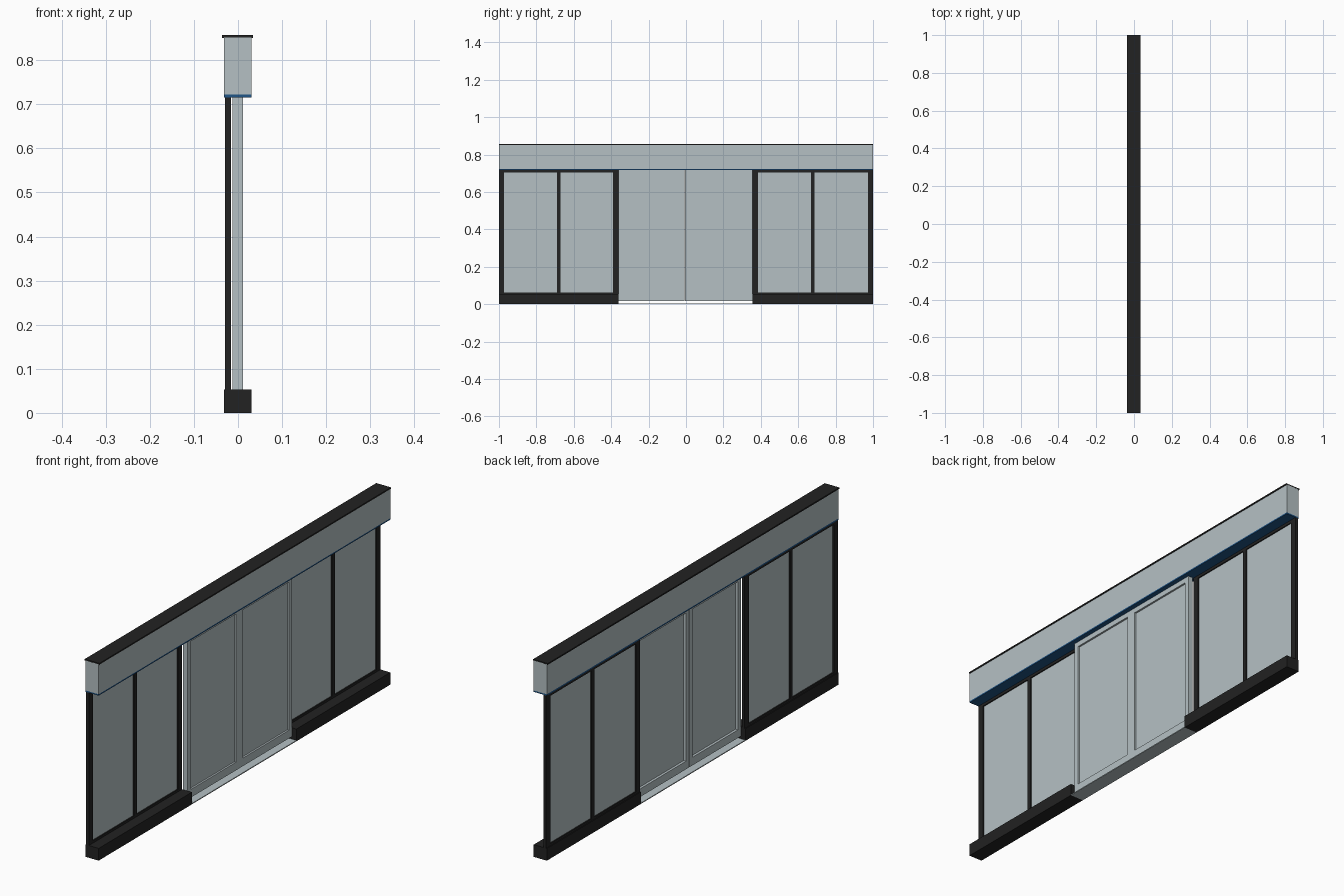
import bpy, bmesh

if "Cube" in bpy.data.objects:
    bpy.data.objects.remove(bpy.data.objects["Cube"])

def mat(name, rgb):
    m = bpy.data.materials.new(name)
    m.diffuse_color = (*rgb, 1)
    m.use_nodes = True
    m.node_tree.nodes["Principled BSDF"].inputs["Base Color"].default_value = m.diffuse_color
    return m

BLACK = mat("black_metal", (0.016, 0.016, 0.016))
PALE = mat("pale_grey_blue", (0.46, 0.53, 0.55))
BLUE = mat("blue_trim", (0.014, 0.09, 0.24))

def boxes(name, material, *specs):
    """One object from boxes given as (x0, x1, y0, y1, z0, z1)."""
    bm = bmesh.new()
    for x0, x1, y0, y1, z0, z1 in specs:
        vs = bmesh.ops.create_cube(bm, size=1)["verts"]
        for v in vs:
            v.co.x = x0 if v.co.x < 0 else x1
            v.co.y = y0 if v.co.y < 0 else y1
            v.co.z = z0 if v.co.z < 0 else z1
    me = bpy.data.meshes.new(name)
    bm.to_mesh(me)
    bm.free()
    me.materials.append(material)
    ob = bpy.data.objects.new(name, me)
    bpy.context.collection.objects.link(ob)
    return ob

X0, X1 = -0.032, 0.031           # wall depth
TOP = 0.716                      # underside of the header
IN0, IN1 = -0.361, 0.356         # door opening

# header, trim, roof cap and threshold
boxes("header", PALE, (X0, X1, -1, 1, 0.722, 0.852))
boxes("header_trim", BLUE, (X0, X1, -1, 1, TOP, 0.722))
boxes("roof_cap", BLACK, (-0.036, 0.034, -1, 1, 0.851, 0.857))
boxes("threshold", PALE, (X0, X1, IN0, IN1, 0, 0.004))

# fixed side windows on low plinths
FX0, FX1 = -0.029, -0.016
for side, a, b in (("left", -1, IN0), ("right", IN1, 1)):
    boxes(side + "_plinth", BLACK, (X0, X1, a, b, 0, 0.053))
    mid = (a + b) / 2
    posts = [(a, a + 0.028), (mid - 0.01, mid + 0.01), (b - 0.028, b)]
    bars = [(FX0, FX1, p, q, 0.05, TOP) for p, q in posts]
    for (_, p), (q, _) in zip(posts, posts[1:]):
        bars.append((FX0, FX1, p, q, 0.05, 0.063))
        bars.append((FX0, FX1, p, q, 0.704, TOP))
        boxes(side + "_window_glass", PALE,
              (-0.024, -0.021, p, q, 0.063, 0.704))
    boxes(side + "_window_frame", BLACK, *bars)

# pair of sliding doors
DX0, DX1, DZ = -0.012, 0.011, 0.016
MID = -0.006
S, R = 0.022, 0.035              # stile and bottom rail widths
for side, a, b in (("left", IN0, MID - 0.001), ("right", MID + 0.001, IN1)):
    boxes(side + "_door_frame", PALE,
          (DX0, DX1, a, a + S, DZ, TOP), (DX0, DX1, b - S, b, DZ, TOP),
          (DX0, DX1, a + S, b - S, DZ, DZ + R),
          (DX0, DX1, a + S, b - S, TOP - S, TOP))
    boxes(side + "_door_glass", PALE,
          (-0.001, 0.003, a + S, b - S, DZ + R, TOP - S))
